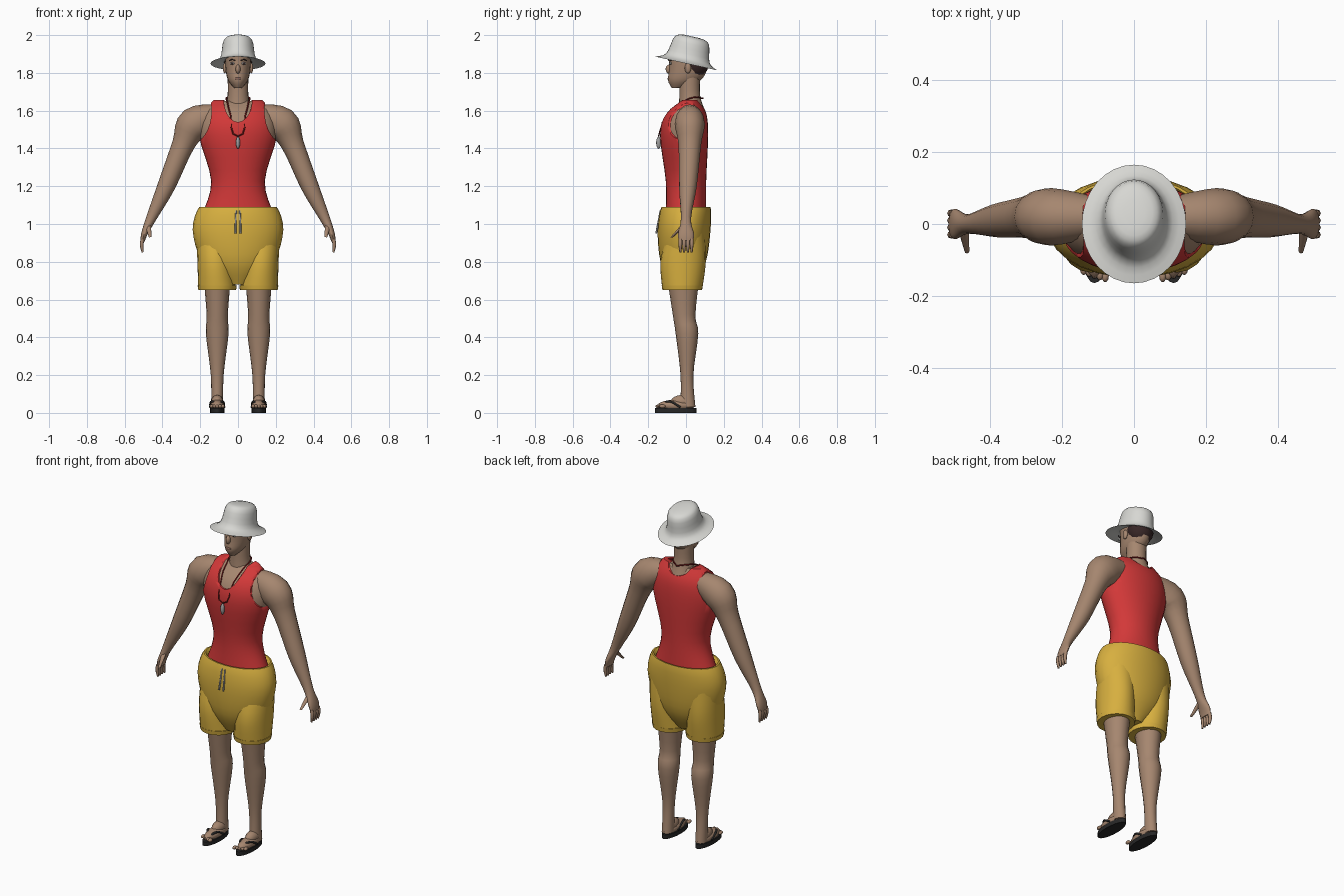
import bpy, bmesh, math
from mathutils import Vector

cube = bpy.data.objects.get("Cube")
if cube:
    bpy.data.objects.remove(cube, do_unlink=True)


def material(name, red, green, blue):
    mat = bpy.data.materials.new(name)
    mat.use_nodes = True
    mat.diffuse_color = (red, green, blue, 1)
    shader = mat.node_tree.nodes["Principled BSDF"]
    shader.inputs["Base Color"].default_value = mat.diffuse_color
    return mat


skin = material("skin tan", .38, .24, .16)
red = material("shirt red", .65, .04, .04)
yellow = material("shorts yellow", .68, .43, .05)
white = material("hat white", .68, .68, .65)
brown = material("hair dark brown", .04, .02, .02)
black = material("sandal black", .02, .02, .02)
grey = material("metal grey", .35, .35, .35)
maroon = material("cord dark red", .16, .01, .01)
rose = material("lips brown", .27, .14, .11)
X_AXIS, Y_AXIS, Z_AXIS = Vector((1, 0, 0)), Vector((0, 1, 0)), Vector((0, 0, 1))


def activate(ob):
    bpy.ops.object.select_all(action='DESELECT')
    ob.select_set(True)
    bpy.context.view_layer.objects.active = ob


def link(name, data, mat):
    data.materials.append(mat)
    ob = bpy.data.objects.new(name, data)
    bpy.context.collection.objects.link(ob)
    activate(ob)
    return ob


def finish(bm, name, mat):
    bmesh.ops.recalc_face_normals(bm, faces=bm.faces)
    mesh = bpy.data.meshes.new(name)
    bm.to_mesh(mesh)
    bm.free()
    ob = link(name, mesh, mat)
    bpy.ops.object.shade_smooth_by_angle(angle=math.radians(50))
    return ob


def ring(x=0, y=0, z=0, wide=0, deep=None):
    """One cross-section: its centre and half sizes, round unless deep is given."""
    return Vector((x, y, z, wide, wide if deep is None else deep))


def smoothed(rings, steps):
    """Add rings in between along a smooth spline."""
    result = []
    padded = [rings[0]] + rings + [rings[-1]]
    for before, start, end, after in zip(padded, padded[1:], padded[2:], padded[3:]):
        slope_in, slope_out = (end - before) / 2, (after - start) / 2
        for step in range(steps):
            t = step / steps
            ease = t * t * (3 - 2 * t)
            result.append(start.lerp(end, ease) + slope_in * t * (1 - t) ** 2
                          - slope_out * t * t * (1 - t))
    return result + [rings[-1]]


def loft(name, mat, rings, sides=20, steps=4, mirror=1, follow=False, depth=Y_AXIS, grow=0):
    """Skin a closed body through rings; follow turns them along the path."""
    bm = bmesh.new()
    rings = smoothed(rings, steps)
    centres = [Vector((mirror * r[0], r[1], r[2])) for r in rings]
    loops = []
    for i, (centre, section) in enumerate(zip(centres, rings)):
        across = X_AXIS
        if follow:
            path = centres[min(i + 1, len(centres) - 1)] - centres[max(i - 1, 0)]
            across = Y_AXIS.cross(path).normalized()
        loop = []
        for k in range(sides):
            turn = math.tau * k / sides
            loop.append(bm.verts.new(centre + Z_AXIS * grow
                                     + across * math.cos(turn) * (section[3] + grow)
                                     + depth * math.sin(turn) * (section[4] + grow)))
        loops.append(loop)
    for low, high in zip(loops, loops[1:]):
        for k in range(sides):
            bm.faces.new((low[k], low[k - 1], high[k - 1], high[k]))
    bm.faces.new(loops[0])
    bm.faces.new(loops[-1])
    return finish(bm, name, mat)


def blob(name, mat, centre, size):
    bm = bmesh.new()
    bmesh.ops.create_uvsphere(bm, u_segments=12, v_segments=8, radius=1)
    bmesh.ops.scale(bm, vec=size, verts=bm.verts)
    bmesh.ops.translate(bm, vec=centre, verts=bm.verts)
    return finish(bm, name, mat)


def cord(name, mat, points, radius):
    curve = bpy.data.curves.new(name, 'CURVE')
    curve.dimensions = '3D'
    curve.bevel_depth = radius
    curve.bevel_resolution = 1
    curve.resolution_u = 4
    curve.use_fill_caps = True
    spline = curve.splines.new('BEZIER')
    spline.bezier_points.add(len(points) - 1)
    for knot, point in zip(spline.bezier_points, points):
        knot.co = point
        knot.handle_left_type = knot.handle_right_type = 'AUTO'
    link(name, curve, mat)
    bpy.ops.object.convert(target='MESH')


def cut(ob, x, z, wide, high, start, end):
    """Cut an elliptical hole running front to back."""
    tool = loft("cutter", red, [ring(x, y, z, wide, high) for y in (start, end)],
                sides=32, steps=1, depth=Z_AXIS)
    cutting = ob.modifiers.new("cut", 'BOOLEAN')
    cutting.operation, cutting.solver, cutting.object = 'DIFFERENCE', 'EXACT', tool
    activate(ob)
    bpy.ops.object.modifier_apply(modifier=cutting.name)
    bpy.data.objects.remove(tool, do_unlink=True)


# Torso, and a tank top grown from it with neck and arm holes
body = [ring(z=1.05, wide=.18, deep=.1), ring(z=1.22, wide=.135, deep=.1),
        ring(y=-.01, z=1.46, wide=.2, deep=.12), ring(z=1.58, wide=.185, deep=.1),
        ring(y=.02, z=1.65, wide=.12, deep=.04)]
loft("torso", skin, body, sides=32)
shirt = loft("tank_top", red, body, sides=32, grow=.007)
cut(shirt, x=0, z=1.66, wide=.075, high=.12, start=-.4, end=.03)
cut(shirt, x=0, z=1.67, wide=.075, high=.06, start=.02, end=.4)
for mirror in (-1, 1):
    cut(shirt, x=mirror * .26, z=1.6, wide=.12, high=.18, start=-.4, end=.4)

# Neck, head and hair
loft("neck", skin, [ring(y=.03, z=1.6, wide=.07), ring(y=.02, z=1.68, wide=.055),
                    ring(y=.02, z=1.78, wide=.055)])
loft("head", skin, [ring(y=-.045, z=1.72, wide=.02, deep=.03),
                    ring(y=-.01, z=1.76, wide=.052, deep=.085),
                    ring(y=.01, z=1.82, wide=.066, deep=.1),
                    ring(y=.01, z=1.92, wide=.07, deep=.1)])
blob("hair", brown, centre=(0, .05, 1.85), size=(.075, .07, .08))
blob("nose", skin, centre=(0, -.09, 1.82), size=(.013, .018, .024))
blob("lips", rose, centre=(0, -.09, 1.77), size=(.018, .008, .007))

# Hat tipped towards the back
hat = loft("hat", white, [ring(y=.01, z=1.87, wide=.08, deep=.1),
                          ring(z=1.85, wide=.145, deep=.165),
                          ring(y=.01, z=1.88, wide=.095, deep=.115),
                          ring(y=.03, z=1.98, wide=.075, deep=.09),
                          ring(y=.03, z=2, wide=.03, deep=.04)], sides=32)
for vert in hat.data.vertices:
    vert.co.z -= vert.co.y * .22

# Necklace with whistle
nape, pendant = (0, .09, 1.665), (0, -.145, 1.465)
strand = [(.058, .04, 1.67), (.055, -.03, 1.64), (.04, -.1, 1.58)]
other = [(-x, y, z) for x, y, z in reversed(strand)]
cord("necklace", maroon, [nape, *strand, pendant, *other, nape], radius=.004)
blob("whistle", grey, centre=(0, -.145, 1.43), size=(.011, .013, .032))

# Seat of the shorts with an open waist
loft("shorts_seat", yellow, [ring(z=1.05, wide=.17, deep=.1), ring(z=1.09, wide=.205, deep=.13),
                             ring(y=-.01, z=.97, wide=.24, deep=.14),
                             ring(y=-.015, z=.8, wide=.19, deep=.12),
                             ring(y=-.02, z=.68, wide=.06)], sides=28)

hip = .11
for side, mirror in (("left", 1), ("right", -1)):
    # Face details
    eye = mirror * .03
    blob(side + "_eye", white, centre=(eye, -.082, 1.85), size=(.013, .006, .007))
    blob(side + "_iris", brown, centre=(eye, -.087, 1.85), size=(.006, .004, .006))
    cord(side + "_eyebrow", brown, [(eye / 2, -.094, 1.866), (eye, -.09, 1.87),
                                    (eye * 1.5, -.078, 1.866)], radius=.003)
    blob(side + "_ear", skin, centre=(mirror * .07, .01, 1.825), size=(.01, .017, .028))

    # Shorts leg, rolled cuff and drawstring
    cuff = ring(hip, -.02, .65, wide=.1, deep=.105)
    loft(side + "_shorts_leg", yellow, [ring(.12, 0, .95, wide=.1),
                                        ring(.12, -.015, .8, wide=.095, deep=.12),
                                        cuff], mirror=mirror)
    loft(side + "_cuff", yellow, [cuff, cuff + ring(z=.025, wide=.004)], steps=1, mirror=mirror)
    cord(side + "_drawstring", grey, [(mirror * .01, -.135, 1.07), (mirror * .014, -.158, .95)],
         radius=.005)

    # Arm down to the palm, then fingers and thumb
    loft(side + "_arm", skin, [ring(.1, .02, 1.58, wide=.055),
                               ring(.23, .02, 1.53, wide=.09, deep=.08),
                               ring(.29, .02, 1.42, wide=.06),
                               ring(.38, .01, 1.2, wide=.047),
                               ring(.46, 0, 1.03, wide=.027),
                               ring(.495, 0, .95, wide=.017, deep=.042),
                               ring(.505, 0, .91, wide=.012, deep=.038)],
         sides=16, mirror=mirror, follow=True)
    for finger in range(4):
        y = .03 - .02 * finger
        loft(side + "_finger", skin, [ring(.505, y, .92, wide=.01), ring(.51, y, .89, wide=.01),
                                      ring(.505, y, .85, wide=.005)],
             sides=8, mirror=mirror, follow=True)
    loft(side + "_thumb", skin, [ring(.475, -.015, .99, wide=.015),
                                 ring(.465, -.075, .93, wide=.007)],
         sides=8, mirror=mirror, follow=True)

    # Leg, foot and toes
    loft(side + "_leg", skin, [ring(hip, -.015, .75, wide=.075, deep=.09),
                               ring(hip, -.01, .52, wide=.056, deep=.06),
                               ring(hip, .005, .42, wide=.06),
                               ring(hip, .005, .2, wide=.034),
                               ring(hip, .01, .03, wide=.032, deep=.04)],
         sides=16, mirror=mirror)
    ankle = mirror * hip
    blob(side + "_foot", skin, centre=(ankle, -.05, .04), size=(.038, .1, .03))
    blob(side + "_instep", skin, centre=(ankle, -.02, .06), size=(.032, .06, .035))
    for toe in range(5):
        blob(side + "_toe", skin, size=(.01, .017, .01),
             centre=(ankle + mirror * .015 * (toe - 2), -.145 + .005 * toe, .035))

    # Flip-flop: oval sole and forked strap
    sole = ring(hip, -.055, 0, wide=.038, deep=.11)
    loft(side + "_sandal_sole", black, [sole, sole + ring(z=.025)], steps=1, mirror=mirror)
    for edge in (-1, 1):
        cord(side + "_sandal_strap", black, [(ankle - mirror * .01, -.13, .045),
                                             (ankle + edge * .03, -.085, .06),
                                             (ankle + edge * .037, -.03, .03)], radius=.006)
